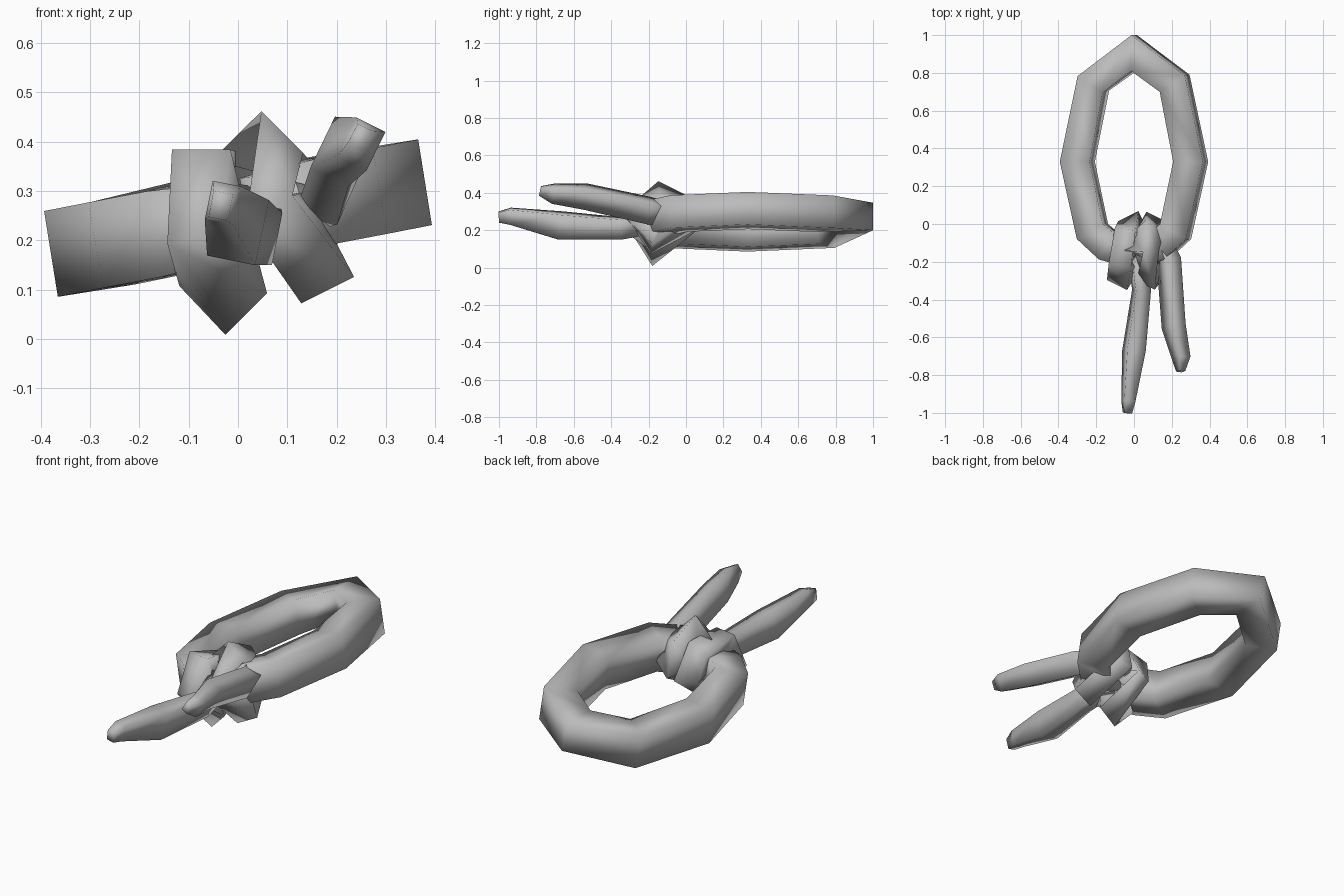
import bpy
import bmesh
from mathutils import Vector

cube = bpy.data.objects.get("Cube")
if cube:
    bpy.data.objects.remove(cube)

# One plain grey for the whole rope
colour = (0.5, 0.5, 0.5, 1)
grey = bpy.data.materials.new("rope_grey")
grey.use_nodes = True
grey.diffuse_color = colour
grey.node_tree.nodes["Principled BSDF"].inputs["Base Color"].default_value = colour


def sweep(name, stations, closed=False):
    """Skin a four-sided strand over stations of (centre, half width, half height, up)."""
    bm = bmesh.new()
    rings = []
    count = len(stations)
    points = [Vector(station[0]) for station in stations]
    for i, (centre, half_width, half_height, up) in enumerate(stations):
        before = i - 1 if closed else max(i - 1, 0)
        after = (i + 1) % count if closed else min(i + 1, count - 1)
        # the section stands on the bisector of the two neighbouring segments
        tangent = ((points[i] - points[before]).normalized()
                   + (points[after] - points[i]).normalized())
        side = tangent.cross(Vector(up)).normalized()
        out = side.cross(tangent).normalized()
        across, along = side * half_width, out * half_height
        corners = (-across - along, across - along, across + along, along - across)
        rings.append([bm.verts.new(points[i] + corner) for corner in corners])
    pairs = list(zip(rings, rings[1:]))
    if closed:
        pairs.append((rings[-1], rings[0]))
    else:
        bm.faces.new(rings[0])
        bm.faces.new(rings[-1])
    for ring, following in pairs:
        for k in range(4):
            bm.faces.new((ring[k - 1], ring[k], following[k], following[k - 1]))
    bmesh.ops.recalc_face_normals(bm, faces=bm.faces)
    for face in bm.faces:
        face.smooth = True
    mesh = bpy.data.meshes.new(name)
    bm.to_mesh(mesh)
    bm.free()
    mesh.materials.append(grey)
    obj = bpy.data.objects.new(name, mesh)
    bpy.context.collection.objects.link(obj)


def loop_station(x, y, half_width=0.08, lift=0):
    """A station on the loop, whose plane rises towards the left."""
    centre = (x, y, 0.245 + 0.2 * x + lift)
    return (centre, half_width, half_width + 0.008 - lift, (-0.16, 0, 1))


# Big tilted loop: one half from the knot to the far end, then its mirror image
half_loop = [(0.02, -0.16, 0.07), (0.13, -0.12), (0.22, -0.04), (0.3, 0.33), (0.215, 0.745)]
left_half = [loop_station(*place) for place in half_loop]
right_half = [loop_station(-x, *rest) for x, *rest in reversed(half_loop)]
sweep("rope_loop", left_half + [loop_station(0, 0.905, 0.095, 0.028)] + right_half)


def wrap(name, places):
    """A closed band round the knot, given as centres and outward directions."""
    sweep(name, [(centre, 0.06, 0.07, outward) for centre, outward in places], closed=True)


# Two bands wrapped round the knot: top, front, bottom, back, upper back
wrap("left_knot_wrap", [
    ((-0.07, -0.19, 0.32), (0, 0, 1)),
    ((-0.06, -0.26, 0.21), (-1, -2, 0)),
    ((-0.03, -0.17, 0.1), (1, 0, -1)),
    ((0, -0.02, 0.22), (-1, 2, 0)),
    ((-0.03, -0.07, 0.3), (-1, 2, 3)),
])
wrap("right_knot_wrap", [
    ((0.04, -0.14, 0.37), (1, 0, 1)),
    ((0.09, -0.26, 0.27), (-1, -2, 0)),
    ((0.15, -0.17, 0.16), (1, 0, -2)),
    ((0.08, -0.02, 0.24), (1, 2, 0)),
    ((0.07, -0.05, 0.32), (1, 1, 1)),
])


def tail(name, roll, places):
    """A loose end, rolled sideways, given as centres and half widths."""
    sweep(name, [(centre, size, size * 1.35, (roll, 0, 1)) for centre, size in places])


# Two loose tails tapering to blunt tips
tail("long_tail", 0.2, [
    ((0.02, -0.18, 0.25), 0.045),
    ((0.04, -0.35, 0.21), 0.04),
    ((0, -0.67, 0.225), 0.05),
    ((-0.03, -0.94, 0.275), 0.03),
    ((-0.035, -1, 0.27), 0.02),
])
tail("short_tail", 0.5, [
    ((0.13, -0.08, 0.28), 0.04),
    ((0.185, -0.2, 0.305), 0.045),
    ((0.21, -0.54, 0.38), 0.043),
    ((0.25, -0.71, 0.395), 0.033),
    ((0.247, -0.78, 0.41), 0.016),
])
